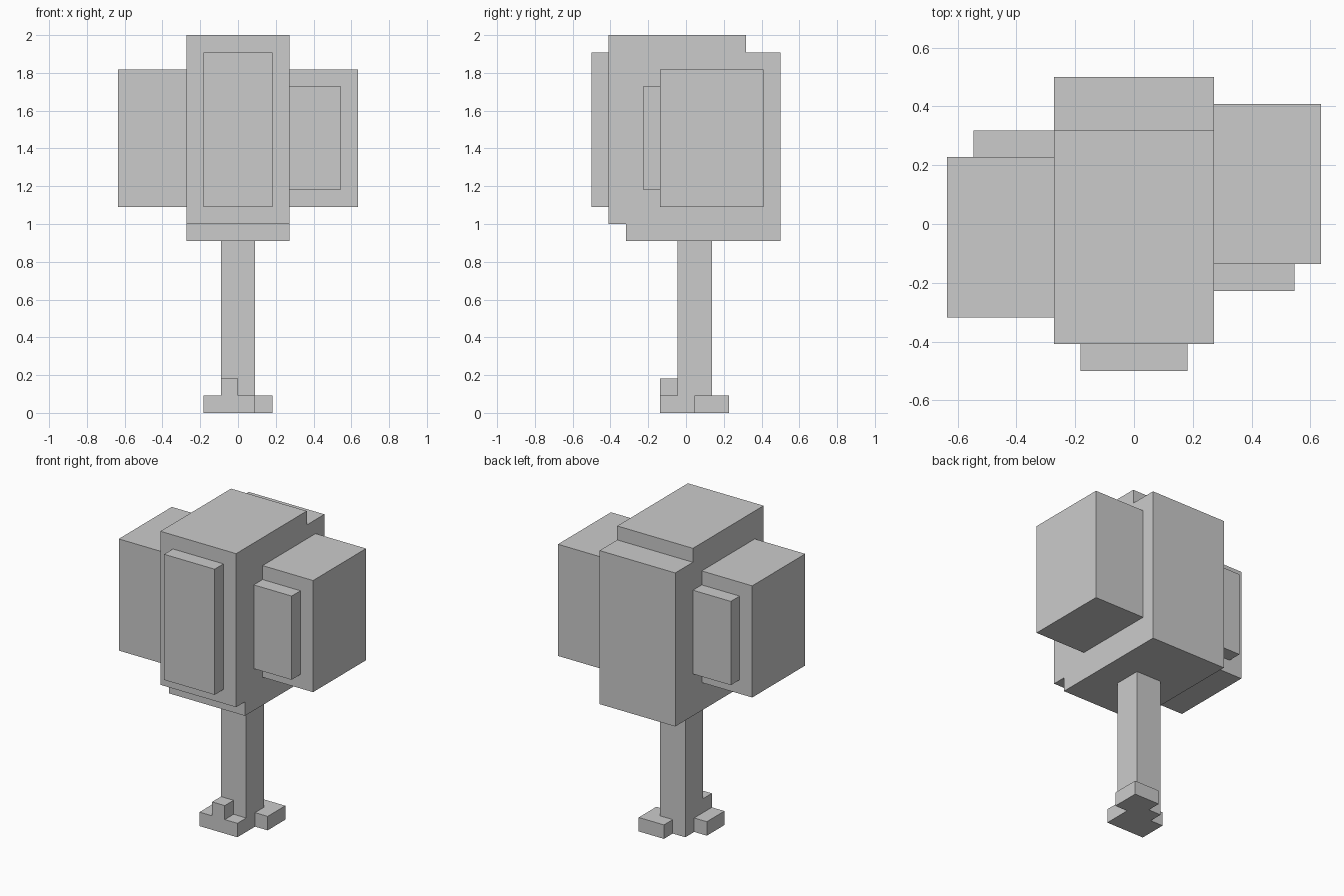
import bpy, bmesh
from mathutils import Vector

if "Cube" in bpy.data.objects:
    bpy.data.objects.remove(bpy.data.objects["Cube"])

U = 1 / 11  # one block; all sizes below are in blocks


def prism(name, profile, start, end, axis="z"):
    """Extrude a flat outline: (x, y) along z, or (y, z) along x."""
    bm = bmesh.new()
    if axis == "z":
        pts = [Vector((a, b, start)) for a, b in profile]
        step = Vector((0, 0, end - start))
    else:
        pts = [Vector((start, a, b)) for a, b in profile]
        step = Vector((end - start, 0, 0))
    face = bm.faces.new([bm.verts.new(p * U) for p in pts])
    ext = bmesh.ops.extrude_face_region(bm, geom=[face], use_keep_orig=True)
    moved = [v for v in ext["geom"] if isinstance(v, bmesh.types.BMVert)]
    bmesh.ops.translate(bm, vec=step * U, verts=moved)
    bmesh.ops.recalc_face_normals(bm, faces=bm.faces)
    mesh = bpy.data.meshes.new(name)
    bm.to_mesh(mesh)
    bm.free()
    obj = bpy.data.objects.new(name, mesh)
    bpy.context.collection.objects.link(obj)
    return obj


def box(name, x, y, z):
    outline = [(x[0], y[0]), (x[1], y[0]), (x[1], y[1]), (x[0], y[1])]
    return prism(name, outline, z[0], z[1])


# Trunk
box("trunk", (-1, 1), (-0.5, 1.5), (0, 10))

# Roots wrapping two opposite corners of the trunk, and a raised knob in front
prism("front_root", [(-2, -1.5), (1, -1.5), (1, -0.5), (-1, -0.5),
                     (-1, 0.5), (-2, 0.5)], 0, 1)
prism("back_root", [(2, 2.5), (0, 2.5), (0, 1.5), (1, 1.5),
                    (1, 0.5), (2, 0.5)], 0, 1)
box("root_knob", (-1, 0), (-1.5, -0.5), (1, 2))

# Main crown: stepped side outline extruded across the width
prism("crown", [(-4.5, 11), (-3.5, 11), (-3.5, 10), (5.5, 10),
                (5.5, 21), (3.5, 21), (3.5, 22), (-4.5, 22)], -3, 3, "x")
box("crown_front_leaves", (-2, 2), (-5.5, -4.5), (12, 21))

# Side leaf clumps: the left one is the right one turned half round the trunk
for side, s in (("right", 1), ("left", -1)):
    def turn(y):
        return 0.5 + s * (y - 0.5)
    box(side + "_leaf_clump", (3 * s, 7 * s), (turn(-1.5), turn(4.5)), (12, 20))
    box(side + "_small_leaves", (3 * s, 6 * s), (turn(-2.5), turn(-1.5)), (13, 19))
